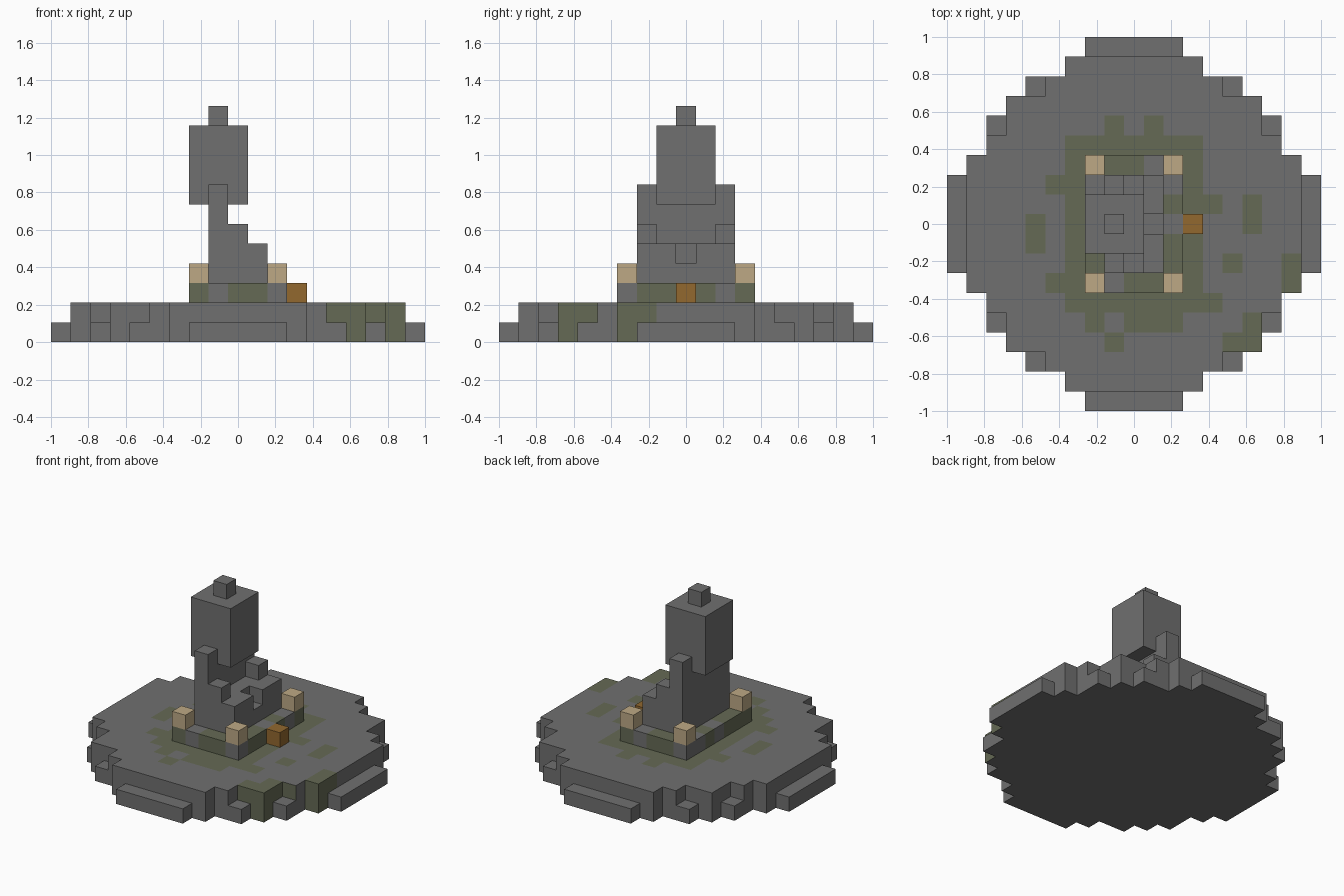
import bpy
import bmesh
from mathutils import Vector

U = 2 / 19  # edge length of one block

if "Cube" in bpy.data.objects:
    bpy.data.objects.remove(bpy.data.objects["Cube"], do_unlink=True)


def material(name, rgb):
    mat = bpy.data.materials.new(name)
    mat.use_nodes = True
    mat.diffuse_color = (*rgb, 1)
    mat.node_tree.nodes["Principled BSDF"].inputs["Base Color"].default_value = (*rgb, 1)
    return mat


STONE = material("grey_stone", (0.162, 0.162, 0.162))
MOSS = material("mossy_stone", (0.130, 0.144, 0.089))
CREAM = material("cream_sandstone", (0.509, 0.397, 0.235))
WOOD = material("brown_wood", (0.287, 0.138, 0.028))

SIDES = [Vector(d) for d in ((1, 0, 0), (-1, 0, 0), (0, 1, 0),
                             (0, -1, 0), (0, 0, 1), (0, 0, -1))]


def span(a, b):
    return range(a, b + 1)


def block(xs, ys, zs):
    """Set of grid cells filling a box, given inclusive ranges."""
    return {(i, j, k) for i in span(*xs) for j in span(*ys) for k in span(*zs)}


def build(name, cells, mats, rule=lambda cell, side: 0):
    """Make one object from the outer faces of a set of grid cells."""
    bm = bmesh.new()
    for cell in sorted(cells):
        centre = Vector((cell[0], cell[1], cell[2] + 0.5))
        for n in SIDES:
            if tuple(int(c + d) for c, d in zip(cell, n)) in cells:
                continue
            a = Vector((n.y, n.z, n.x))
            b = n.cross(a)
            corners = [centre + (n + s * a + t * b) / 2
                       for s, t in ((1, 1), (-1, 1), (-1, -1), (1, -1))]
            face = bm.faces.new([bm.verts.new(c * U) for c in corners])
            face.material_index = rule(cell, n)
    bmesh.ops.remove_doubles(bm, verts=bm.verts, dist=U / 100)
    mesh = bpy.data.meshes.new(name)
    bm.to_mesh(mesh)
    bm.free()
    for m in mats:
        mesh.materials.append(m)
    obj = bpy.data.objects.new(name, mesh)
    bpy.context.collection.objects.link(obj)
    return obj


# Round two-step base: half width of each row, from the middle outwards
def disc(half_widths, k):
    cells = set()
    for j, w in enumerate(half_widths):
        cells |= block((-w, w), (j, j), (k, k)) | block((-w, w), (-j, -j), (k, k))
    return cells


base = disc([9, 9, 9, 8, 7, 7, 6, 5, 3, 2], 0) | disc([8, 8, 8, 8, 7, 6, 6, 4, 3], 1)

# Moss patches on the base, listed by row
moss_rows = {
    5: [-1, 1], 4: span(-3, 3), 3: [-3, 3], 2: [-4, -3, 3], 1: [-3, 3, 4, 6],
    0: [-5, -3, 6], -1: [-5, -3, 3], -2: [-3, 3, 5, 8], -3: [-4, -3, 3, 8],
    -4: span(-3, 4), -5: [-2, 0, 1, 2, 6], -6: [-1, 5, 6],
}
low_moss = {(6, -6), (8, -3)}


def base_rule(cell, side):
    i, j, k = cell
    if side.z < 0:
        return 0
    if k == 0:
        return int((i, j) in low_moss)
    if (i, j) == (7, -4):
        return int(side.y < 0)
    return int(i in moss_rows.get(j, ()))


build("round_base", base, [STONE, MOSS], base_rule)

# Plinth with patchy moss
plinth_moss = {
    3: [-1, 0, 2], 1: [-2, 2], -1: [-2, 2], -2: [-2, 2], -3: [-2, 0, 1],
}
build("plinth", block((-2, 2), (-3, 3), (2, 2)), [STONE, MOSS],
      lambda c, side: int(c[0] in plinth_moss.get(c[1], ())))

# Corner posts and offering box
for i, side in ((-2, "right"), (2, "left")):
    for j, end in ((-3, "front"), (3, "back")):
        build(f"corner_post_{end}_{side}", block((i, i), (j, j), (3, 3)), [CREAM])
build("wooden_box", block((3, 3), (0, 0), (2, 2)), [WOOD])

# Seated body: back, raised shoulders, arms, lap and split knees
body = block((-1, 1), (-2, 2), (3, 4)) | block((-1, -1), (-2, 2), (5, 6))
for j in (-2, 2):
    body |= block((-1, -1), (j, j), (7, 7)) | block((0, 0), (j, j), (5, 5))
body -= block((1, 1), (0, 0), (4, 4))
build("seated_body", body, [STONE])

# Head and topknot
build("head", block((-2, 0), (-1, 1), (7, 10)), [STONE])
build("topknot", block((-1, -1), (0, 0), (11, 11)), [STONE])
